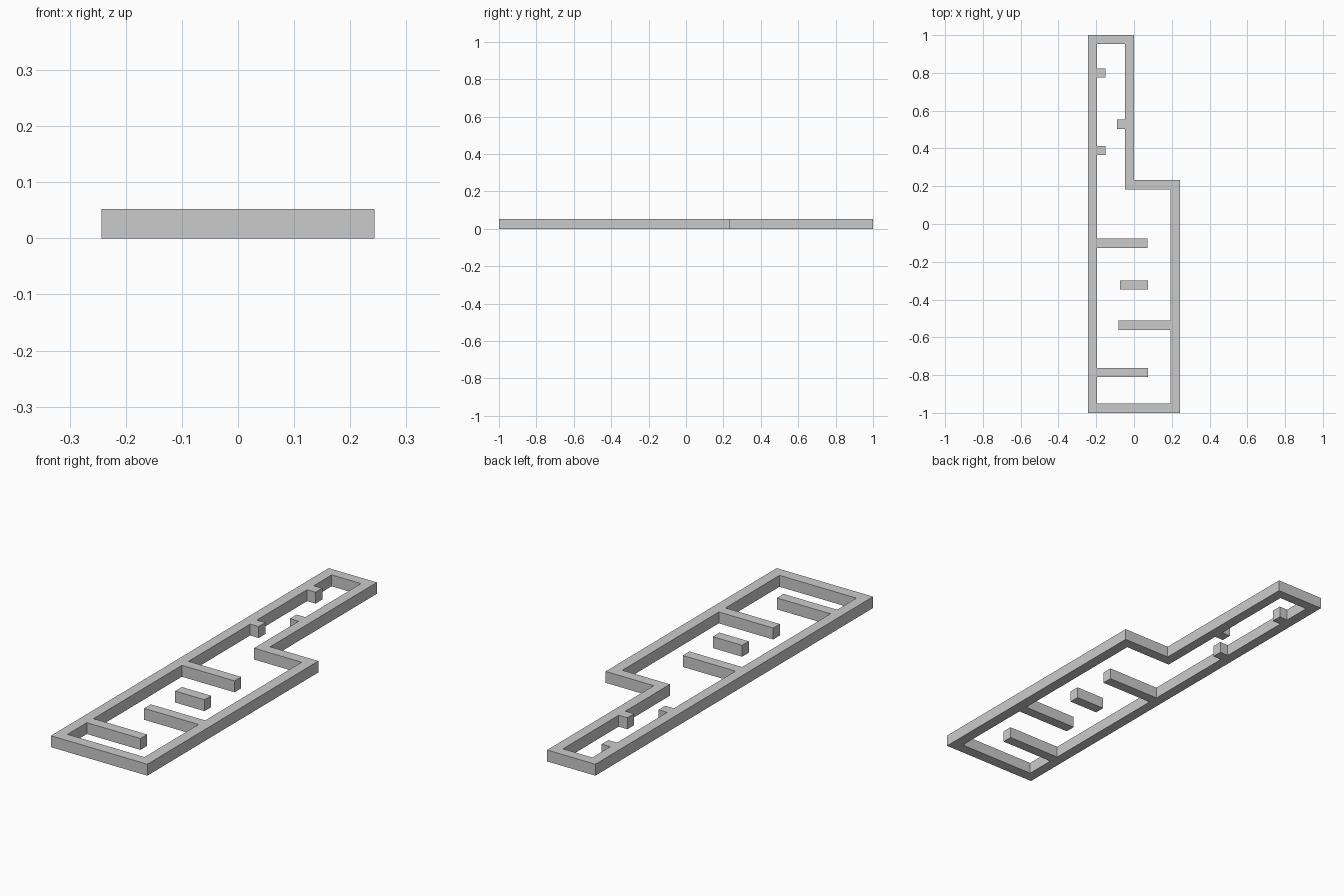
import bpy, bmesh

if "Cube" in bpy.data.objects:
    bpy.data.objects.remove(bpy.data.objects["Cube"])

H = 0.052  # wall height


def make_object(name, bm):
    bmesh.ops.recalc_face_normals(bm, faces=bm.faces[:])
    mesh = bpy.data.meshes.new(name)
    bm.to_mesh(mesh)
    bm.free()
    obj = bpy.data.objects.new(name, mesh)
    bpy.context.collection.objects.link(obj)
    return obj


def box(name, x0, x1, y0, y1):
    bm = bmesh.new()
    bmesh.ops.create_cube(bm, size=1)
    for v in bm.verts:
        v.co = (x1 if v.co.x > 0 else x0, y1 if v.co.y > 0 else y0, H if v.co.z > 0 else 0)
    return make_object(name, bm)


def wall_loop(name, outer, inner):
    """Closed wall between two matching outlines."""
    bm = bmesh.new()
    rings = [[bm.verts.new((x, y, z)) for x, y in pts]
             for pts, z in ((outer, 0), (outer, H), (inner, H), (inner, 0))]
    n = len(outer)
    for k in range(4):
        a, b = rings[k], rings[(k + 1) % 4]
        for i in range(n):
            j = (i + 1) % n
            bm.faces.new((a[i], a[j], b[j], b[i]))
    return make_object(name, bm)


# Stepped perimeter wall
outer = [(-0.243, -1), (0.243, -1), (0.243, 0.232), (0.0, 0.232), (0.0, 1), (-0.243, 1)]
inner = [(-0.195, -0.949), (0.193, -0.949), (0.193, 0.183), (-0.047, 0.183),
         (-0.047, 0.953), (-0.195, 0.953)]
wall_loop("perimeter_wall", outer, inner)

# Partitions: name, x range, y centre
T = 0.048
partitions = [
    ("stub_left_upper", -0.195, -0.152, 0.80),
    ("stub_right", -0.091, -0.047, 0.528),
    ("stub_left_lower", -0.195, -0.152, 0.39),
    ("partition_left_upper", -0.195, 0.071, -0.102),
    ("island_block", -0.073, 0.075, -0.324),
    ("partition_right", -0.081, 0.193, -0.536),
    ("partition_left_lower", -0.195, 0.075, -0.786),
]
for name, x0, x1, y in partitions:
    box(name, x0, x1, y - T / 2, y + T / 2)
